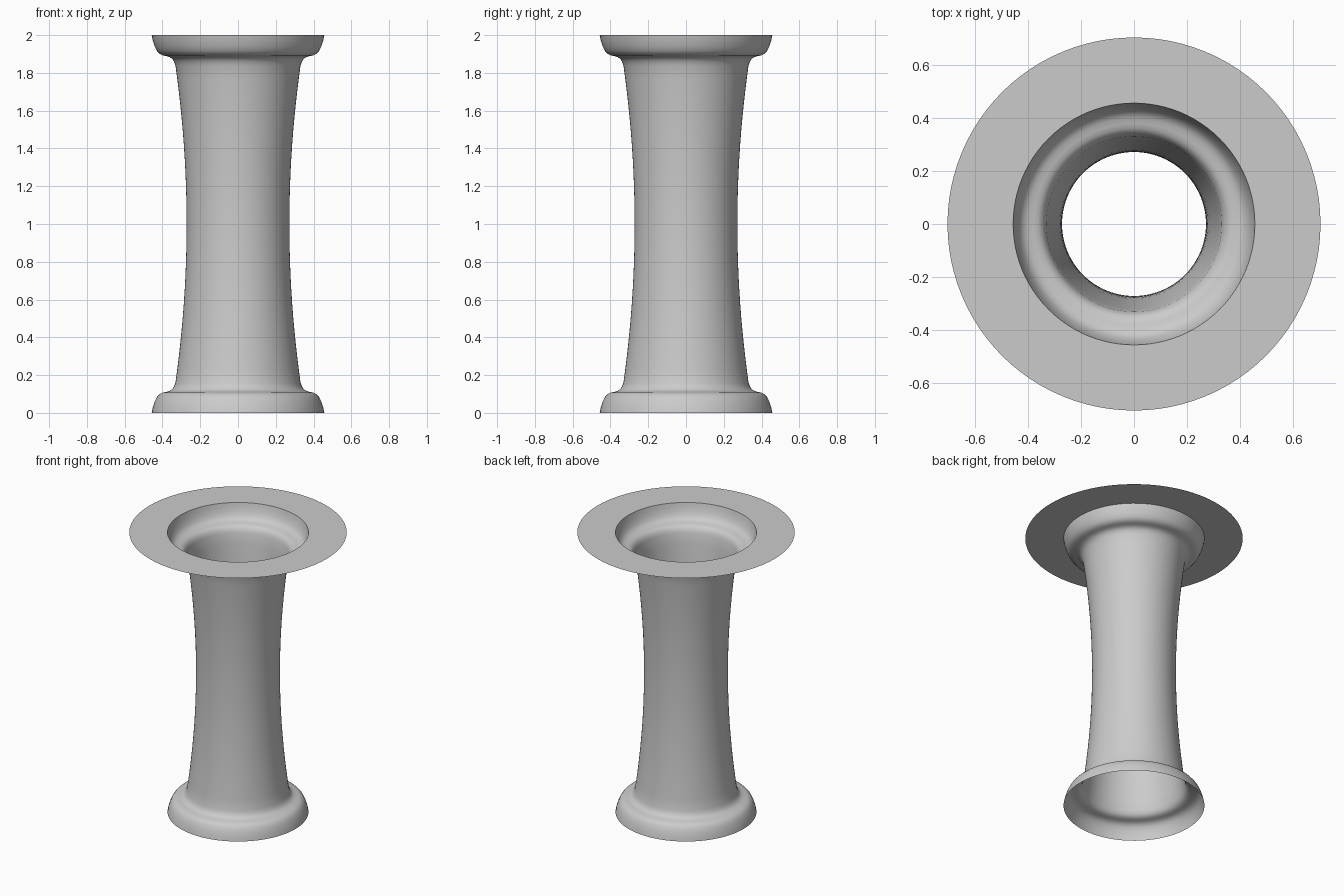
import bpy
import bmesh
from math import cos, sin, tau, radians

SEGMENTS = 96

cube = bpy.data.objects.get("Cube")
if cube:
    bpy.data.objects.remove(cube, do_unlink=True)

# Plain grey used everywhere
grey = bpy.data.materials.new("light_grey")
grey.use_nodes = True
colour = (0.6, 0.6, 0.6, 1)
grey.diffuse_color = colour
grey.node_tree.nodes["Principled BSDF"].inputs["Base Color"].default_value = colour


def lathe(name, profile):
    """Revolve (radius, height) points about z into an open surface."""
    bm = bmesh.new()
    rings = []
    for r, z in profile:
        rings.append([bm.verts.new((r * cos(tau * i / SEGMENTS), r * sin(tau * i / SEGMENTS), z))
                      for i in range(SEGMENTS)])
    for low, high in zip(rings, rings[1:]):
        for i in range(SEGMENTS):
            j = (i + 1) % SEGMENTS
            bm.faces.new((low[i], low[j], high[j], high[i]))
    mesh = bpy.data.meshes.new(name)
    bm.to_mesh(mesh)
    bm.free()
    mesh.materials.append(grey)
    obj = bpy.data.objects.new(name, mesh)
    bpy.context.collection.objects.link(obj)
    bpy.ops.object.select_all(action='DESELECT')
    obj.select_set(True)
    bpy.context.view_layer.objects.active = obj
    bpy.ops.object.shade_smooth_by_angle(angle=radians(60))
    return obj


# Hollow column: flared foot, gently waisted shaft, matching flared head
foot = [(0.457, 0), (0.451, 0.03), (0.441, 0.06), (0.43, 0.083), (0.417, 0.098),
        (0.4, 0.107), (0.38, 0.111), (0.362, 0.116), (0.348, 0.126), (0.339, 0.14)]
shaft = []
for k in range(25):
    z = 0.16 + 1.68 * k / 24
    shaft.append((0.272 + 0.084 * (z - 1) ** 2, z))
head = [(r, 2 - z) for r, z in reversed(foot)]
lathe("column", foot + shaft + head)

# Paper-thin flat ring around the open mouth
lathe("top_flange", [(0.705, 2), (0.457, 2)])
